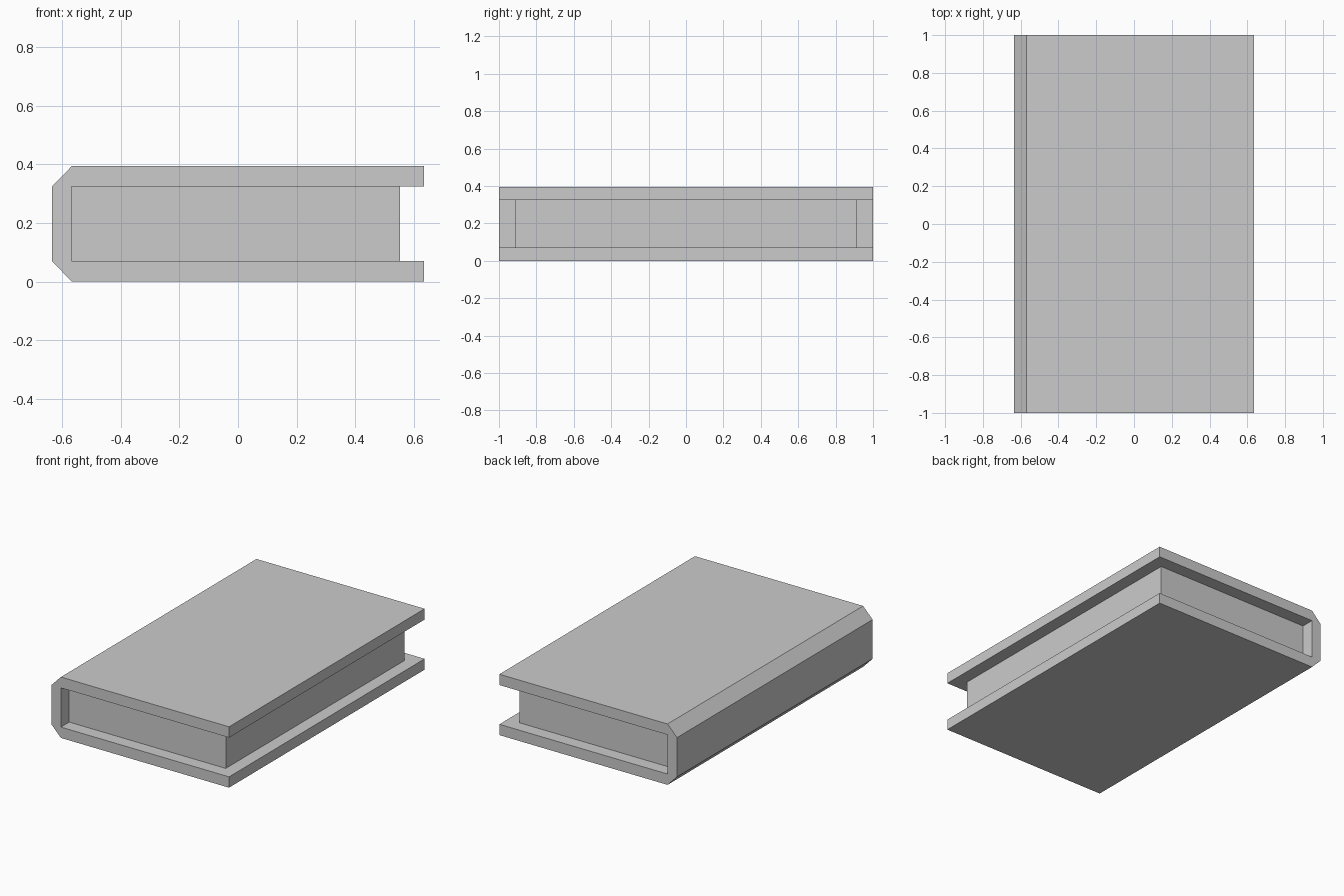
import bpy
import bmesh

cube = bpy.data.objects.get("Cube")
if cube:
    bpy.data.objects.remove(cube, do_unlink=True)

grey = bpy.data.materials.new("plain grey")
grey.use_nodes = True
colour = (0.6, 0.6, 0.6, 1)
grey.diffuse_color = colour
grey.node_tree.nodes["Principled BSDF"].inputs["Base Color"].default_value = colour


def extrude_profile(name, profile, half_length):
    """Extrude an x-z outline along y, centred on y = 0."""
    bm = bmesh.new()
    face = bm.faces.new([bm.verts.new((x, -half_length, z)) for x, z in profile])
    result = bmesh.ops.extrude_face_region(bm, geom=[face])
    moved = [v for v in result["geom"] if isinstance(v, bmesh.types.BMVert)]
    bmesh.ops.translate(bm, verts=moved, vec=(0, 2 * half_length, 0))
    bmesh.ops.recalc_face_normals(bm, faces=bm.faces)
    mesh = bpy.data.meshes.new(name)
    bm.to_mesh(mesh)
    bm.free()
    mesh.materials.append(grey)
    obj = bpy.data.objects.new(name, mesh)
    bpy.context.collection.objects.link(obj)
    return obj


height, board = 0.394, 0.07
edge, hinge = 0.636, -0.568

# Cover: two boards joined by a spine with chamfered corners
lower = [(hinge, board), (edge, board), (edge, 0), (hinge, 0), (-edge, board)]
upper = [(x, height - z) for x, z in reversed(lower)]
extrude_profile("cover", lower + upper, 1.0)

# Page block: inset from the cover on the three open sides
pages = [(hinge, board), (0.553, board), (0.553, height - board), (hinge, height - board)]
extrude_profile("pages", pages, 0.915)
